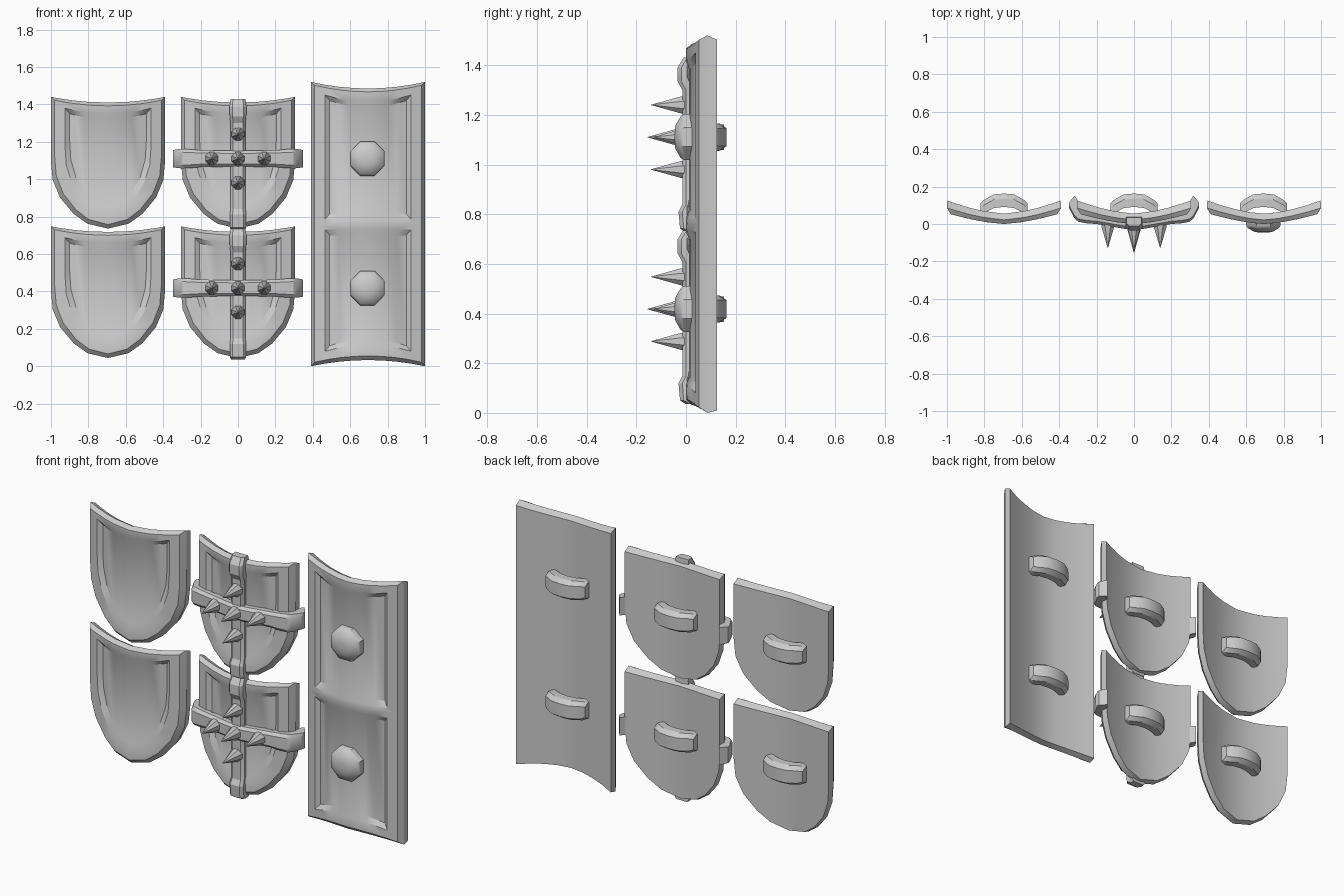
import bpy, bmesh, math

if "Cube" in bpy.data.objects:
    bpy.data.objects.remove(bpy.data.objects["Cube"])

HW = 0.305      # half width of every shield
STEP = 0.692    # spacing between upper and lower shields

steel = bpy.data.materials.new("grey steel")
steel.diffuse_color = (0.6, 0.6, 0.6, 1)
steel.use_nodes = True
steel.node_tree.nodes["Principled BSDF"].inputs["Base Color"].default_value = steel.diffuse_color


def curve(x):
    return 0.058 * abs(x / HW) ** 1.5


def finish(bm, name, angle=30):
    bmesh.ops.remove_doubles(bm, verts=bm.verts, dist=0.0004)
    bmesh.ops.recalc_face_normals(bm, faces=bm.faces)
    me = bpy.data.meshes.new(name)
    bm.to_mesh(me)
    bm.free()
    me.materials.append(steel)
    ob = bpy.data.objects.new(name, me)
    bpy.context.collection.objects.link(ob)
    bpy.ops.object.select_all(action='DESELECT')
    ob.select_set(True)
    bpy.context.view_layer.objects.active = ob
    bpy.ops.object.shade_smooth_by_angle(angle=math.radians(angle))
    return ob


def bridge(bm, a, b):
    n = len(a)
    for i in range(n):
        j = (i + 1) % n
        bm.faces.new((a[i], a[j], b[j], b[i]))


def fill(bm, ring):
    # column quads between the top half and the bottom half of a ring
    n = len(ring)
    for i in range(n // 2 - 1):
        bm.faces.new((ring[i], ring[i + 1], ring[n - 2 - i], ring[n - 1 - i]))


def shield(name, cx, dz, us, top, bottom, panels):
    """us: column positions -1..1; top/bottom: height by u; panels: (top, bottom, top inset, bottom inset)"""
    bm = bmesh.new()

    def ring(t, b, dx, dt, db, dy, bow=0):
        pts = [(u, t(u) - dt) for u in us] + [(u, b(u) + db) for u in reversed(us)]
        return [bm.verts.new((cx + u * (HW - dx), curve(u * (HW - dx)) + dy + bow * u * u, z + dz))
                for u, z in pts]

    back = ring(top, bottom, 0.002, 0.018, 0.01, 0.055, 0.013)
    rim = ring(top, bottom, 0, 0, 0, 0.022, 0.006)
    front = ring(top, bottom, 0.02, 0.018, 0.022, 0)
    fill(bm, back)
    bridge(bm, back, rim)
    bridge(bm, rim, front)
    # recessed panels
    for t, b, dt, db in panels:
        outer = ring(t, b, 0.02, 0.018 if t is top else 0, 0.022 if b is bottom else 0, 0)
        lip = ring(t, b, 0.075, dt, db, 0)
        deep = ring(t, b, 0.1, dt + 0.03, db + 0.03, 0.012, 0.01)
        bridge(bm, outer, lip)
        bridge(bm, lip, deep)
        fill(bm, deep)
    return finish(bm, name)


def bar(name, origin, axis, sections, cham=0.015):
    """Chamfered bar lofted through (position, y front, y back, half size)."""
    bm = bmesh.new()
    rings = []
    for p, yf, yb, h in sections:
        ym = yf + math.copysign(cham, yb - yf)
        prof = [(yb, -h), (ym, -h), (yf, -h * 0.66), (yf, h * 0.66), (ym, h), (yb, h)]
        rings.append([bm.verts.new((origin[0] + (p if axis == 'X' else s), origin[1] + y,
                                    origin[2] + (s if axis == 'X' else p))) for y, s in prof])
    for a, b in zip(rings, rings[1:]):
        bridge(bm, a, b)
    bm.faces.new(rings[0])
    bm.faces.new(rings[-1])
    return finish(bm, name, 25)


def mirrored(half):
    # half runs from the positive end to the middle
    return [(-p, f, b, h) for p, f, b, h in half] + [s for s in reversed(half) if s[0] > 0]


def turned(name, cx, cz, profile, sides=8):
    """Solid of revolution around the y axis from (radius, y) points, closed at both ends."""
    bm = bmesh.new()
    rings = [[bm.verts.new((cx + r * math.cos(a), y, cz + r * math.sin(a)))
              for a in [(k + 0.5) * 2 * math.pi / sides for k in range(sides)]] for r, y in profile]
    for a, b in zip(rings, rings[1:]):
        bridge(bm, a, b)
    bm.faces.new(rings[0])
    bm.faces.new(rings[-1])
    return finish(bm, name, 35)


def handle(name, cx, cz):
    # arched grip, open between the ends
    return bar(name, (cx, 0, cz), 'X', mirrored([
        (0.125, 0.112, 0.05, 0.045), (0.105, 0.13, 0.06, 0.054),
        (0.055, 0.158, 0.085, 0.055), (0, 0.163, 0.092, 0.055)]), 0.028)


# rounded lower outline: u -> height above the tip
ROUND = {0: 0, 0.36: 0.026, 0.6: 0.078, 0.84: 0.165, 0.97: 0.26, 1: 0.36}
us_round = [-u for u in sorted(ROUND, reverse=True)] + sorted(ROUND)[1:]


def round_top(u):
    return 1.41 + 0.03 * u * u


def round_bottom(u):
    return 0.736 + ROUND[abs(u)]


BAND = mirrored([(0.347, 0.085, 0.115, 0.046), (0.318, 0.03, 0.152, 0.051), (0.297, 0.012, 0.12, 0.052),
                 (0.255, 0.004, 0.08, 0.05), (0.2, 0, 0.04, 0.045), (0.05, -0.026, 0.03, 0.043),
                 (0, -0.028, 0.03, 0.043)])
STRAP = [(0.727, 0.0, 0.04, 0.036), (0.742, -0.024, 0.04, 0.044), (0.81, -0.03, 0.03, 0.044),
         (0.84, -0.015, 0.03, 0.04), (1.30, -0.015, 0.03, 0.04), (1.335, -0.034, 0.03, 0.044),
         (1.39, -0.034, 0.04, 0.045), (1.43, -0.01, 0.035, 0.04)]

for level, dz in (("upper", 0), ("lower", -STEP)):
    cz = 1.11 + dz
    # plain and banded round shields
    for kind, cx in (("plain", -0.695), ("spiked", 0)):
        shield(f"{kind}_shield_{level}", cx, dz, us_round, round_top, round_bottom,
               [(round_top, round_bottom, 0.06, 0.08)])
        handle(f"{kind}_handle_{level}", cx, cz)
    # crossing bands and spikes
    bar(f"cross_band_{level}", (0, 0, cz), 'X', BAND)
    bar(f"vertical_band_{level}", (0, 0, dz), 'Z', STRAP)
    for k, (x, z, base, tip) in enumerate([(0, 0, -0.02, -0.155), (-0.14, 0, 0, -0.128), (0.14, 0, 0, -0.128),
                                           (0, 0.13, -0.005, -0.14), (0, -0.13, -0.005, -0.14)]):
        turned(f"spike_{level}_{k}", x, cz + z, [(0.037, base), (0.037, base - 0.015), (0.001, tip)])
    # tall shield boss and handle
    turned(f"boss_{level}", 0.692, cz, [(0.1, 0.04), (0.1, -0.008), (0.09, -0.022),
                                       (0.05, -0.043), (0.015, -0.046)])
    handle(f"tall_handle_{level}", 0.692, cz)


# tall curved shield with two panels
def tall_top(u):
    return 1.485 + 0.035 * u * u


def tall_bottom(u):
    return 0.033 * (1 - u * u)


def tall_middle(u):
    return 0.76


shield("tall_shield", 0.695, 0, [i / 4 for i in range(-4, 5)], tall_top, tall_bottom,
       [(tall_top, tall_middle, 0.07, 0.025), (tall_middle, tall_bottom, 0.03, 0.08)])
